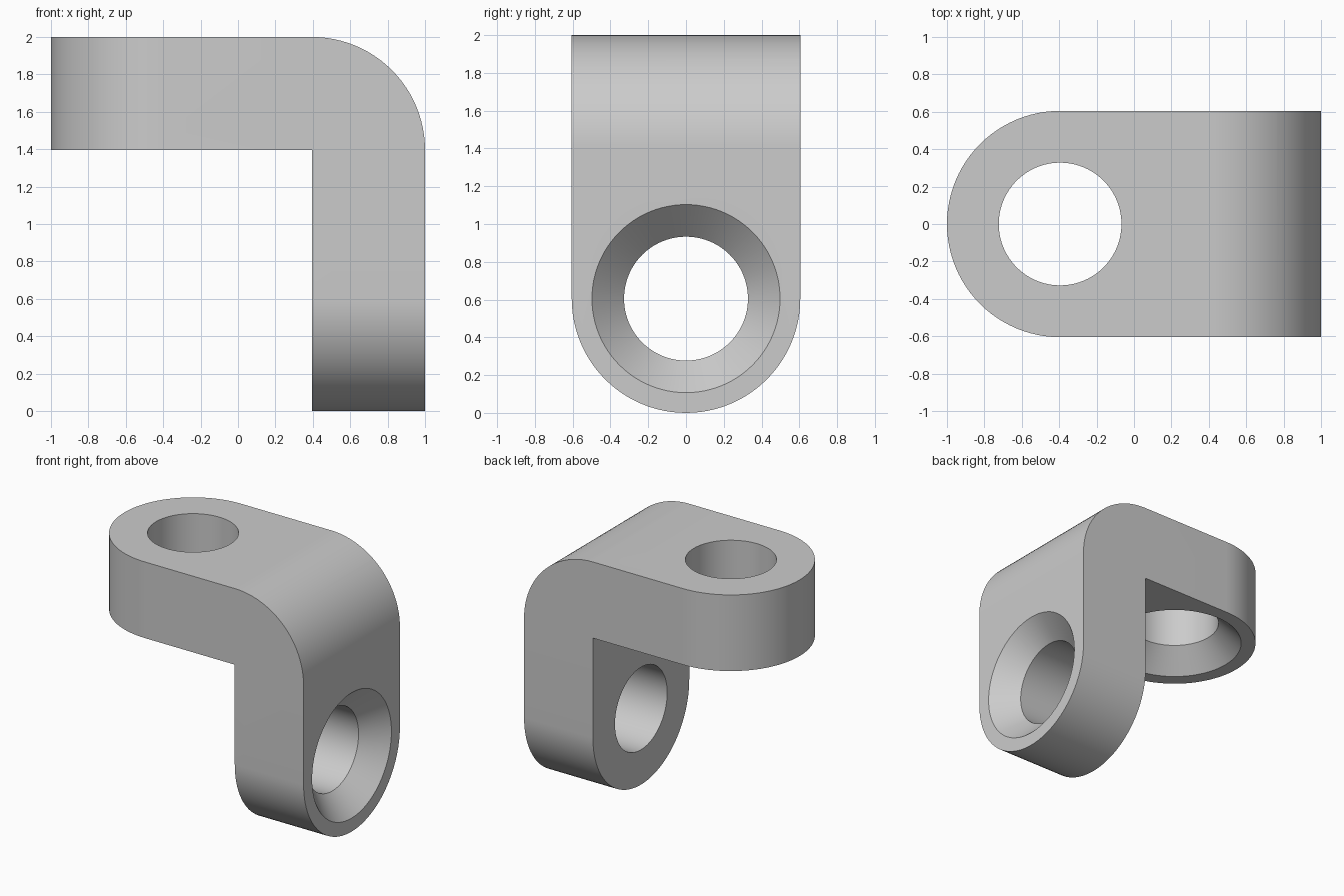
import bpy
import bmesh
from math import sin, cos, pi

cube = bpy.data.objects.get("Cube")
if cube:
    bpy.data.objects.remove(cube, do_unlink=True)

R = 0.605            # half width, wall thickness and outer radius
INNER = 1 - R        # inner faces of both legs
HOLE, SINK, DEPTH = 0.328, 0.498, 0.17
SEGMENTS = 96


def arc(cx, cy, r, start, end, steps):
    """Points along an arc, angles in half turns."""
    return [(cx + r * cos(pi * (start + (end - start) * i / steps)),
             cy + r * sin(pi * (start + (end - start) * i / steps)))
            for i in range(steps + 1)]


def loft(name, rings):
    """Closed solid through matching rings of 3D points."""
    bm = bmesh.new()
    loops = [[bm.verts.new(p) for p in ring] for ring in rings]
    for a, b in zip(loops, loops[1:]):
        for i in range(len(a)):
            j = (i + 1) % len(a)
            bm.faces.new((a[i], a[j], b[j], b[i]))
    bm.faces.new(loops[0])
    bm.faces.new(loops[-1])
    bmesh.ops.recalc_face_normals(bm, faces=bm.faces)
    mesh = bpy.data.meshes.new(name)
    bm.to_mesh(mesh)
    bm.free()
    obj = bpy.data.objects.new(name, mesh)
    bpy.context.collection.objects.link(obj)
    return obj


def drill(name, stations, place):
    """Countersunk drill from (distance, radius) stations along an axis."""
    return loft(name, [[place(u, v, d) for u, v in arc(0, 0, r, 0, 2, SEGMENTS)[:-1]]
                       for d, r in stations])


# L-shaped side profile with a rounded outer corner
profile = [(-1.1, INNER + 1), (INNER, INNER + 1), (INNER, -0.1), (1, -0.1)]
profile += arc(INNER, INNER + 1, R, 0, 0.5, SEGMENTS // 4)
profile += [(-1.1, 2)]
bracket = loft("angle_bracket", [[(x, y, z) for x, z in profile] for y in (-0.8, 0.8)])

# Round-ended outlines that trim each leg
top_outline = arc(-INNER, 0, R, 0.5, 1.5, SEGMENTS // 2) + [(1.2, -R), (1.2, R)]
leg_outline = arc(0, R, R, 1, 2, SEGMENTS // 2) + [(R, 2.2), (-R, 2.2)]
top_trim = loft("top_trim", [[(x, y, z) for x, y in top_outline] for z in (-0.3, 2.3)])
leg_trim = loft("leg_trim", [[(x, y, z) for y, z in leg_outline] for x in (-1.3, 1.3)])

# Countersunk holes: the sink opens on the leg's outside and the arm's underside
stations = [(-0.03, SINK + 0.03), (DEPTH, HOLE), (R + 0.1, HOLE)]
top_drill = drill("top_drill", stations, lambda u, v, d: (u - INNER, v, INNER + 1 + d))
leg_drill = drill("leg_drill", stations, lambda u, v, d: (1 - d, u, R + v))

cutters = [(top_trim, "INTERSECT"), (leg_trim, "INTERSECT"),
           (top_drill, "DIFFERENCE"), (leg_drill, "DIFFERENCE")]
for cutter, operation in cutters:
    cutter.hide_render = True
    mod = bracket.modifiers.new(cutter.name, "BOOLEAN")
    mod.operation = operation
    mod.solver = "EXACT"
    mod.object = cutter

# Bake the cuts and drop the helpers
graph = bpy.context.evaluated_depsgraph_get()
baked = bpy.data.meshes.new_from_object(bracket.evaluated_get(graph))
bracket.modifiers.clear()
bracket.data = baked
for cutter, _ in cutters:
    bpy.data.objects.remove(cutter, do_unlink=True)

# Plain grey finish
grey = bpy.data.materials.new("light_grey")
grey.use_nodes = True
colour = (0.6, 0.6, 0.6, 1)
grey.diffuse_color = colour
grey.node_tree.nodes["Principled BSDF"].inputs["Base Color"].default_value = colour
baked.materials.clear()
baked.materials.append(grey)

bpy.ops.object.select_all(action="DESELECT")
bracket.select_set(True)
bpy.context.view_layer.objects.active = bracket
bpy.ops.object.shade_smooth_by_angle(angle=pi / 6)
